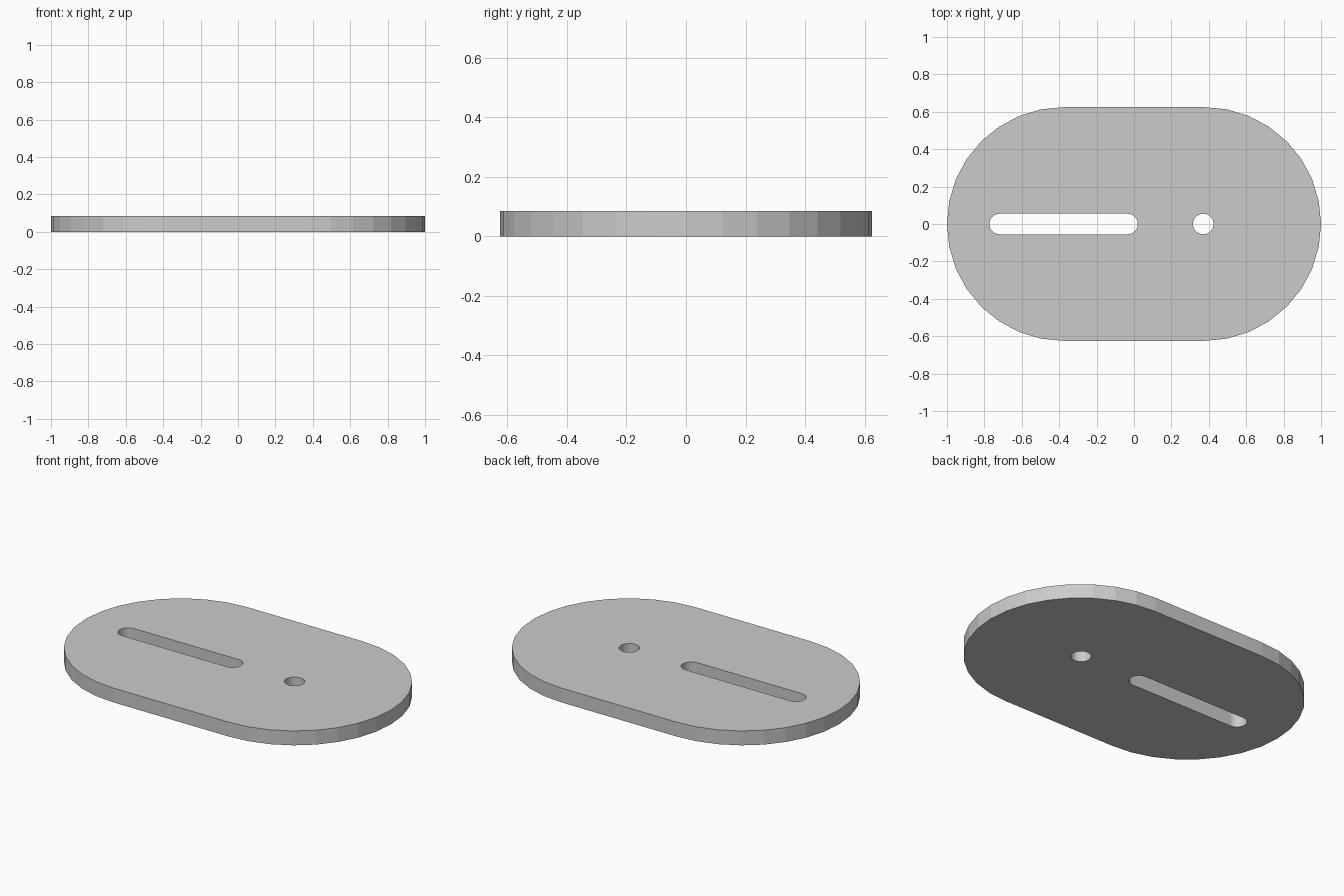
import bpy, bmesh
from math import pi, sin, cos

if "Cube" in bpy.data.objects:
    bpy.data.objects.remove(bpy.data.objects["Cube"])


def prism(name, x0, x1, r, z0, z1, n):
    """Upright capsule-shaped prism; a cylinder when x0 == x1. n = segments per end."""
    pts = []
    for cx, start in ((x1, -pi / 2), (x0, pi / 2)):
        for i in range(n + 1 if x1 > x0 else n):
            a = start + pi * i / n
            pts.append((cx + r * cos(a), r * sin(a), z0))
    bm = bmesh.new()
    face = bm.faces.new([bm.verts.new(p) for p in pts])
    ext = bmesh.ops.extrude_face_region(bm, geom=[face])
    top = [g for g in ext["geom"] if isinstance(g, bmesh.types.BMVert)]
    bmesh.ops.translate(bm, verts=top, vec=(0, 0, z1 - z0))
    bmesh.ops.recalc_face_normals(bm, faces=bm.faces[:])
    mesh = bpy.data.meshes.new(name)
    bm.to_mesh(mesh)
    bm.free()
    obj = bpy.data.objects.new(name, mesh)
    bpy.context.collection.objects.link(obj)
    return obj


# Flat plate with faceted round ends
plate = prism("plate", -0.375, 0.375, 0.625, 0, 0.085, 16)

# Long slot and round hole, cut right through
cutters = [
    prism("slot_cutter", -0.718, -0.035, 0.055, -0.1, 0.2, 16),
    prism("hole_cutter", 0.37, 0.37, 0.055, -0.1, 0.2, 16),
]
bpy.context.view_layer.objects.active = plate
for cutter in cutters:
    cutter.hide_render = True
    mod = plate.modifiers.new(cutter.name, 'BOOLEAN')
    mod.operation = 'DIFFERENCE'
    mod.solver = 'EXACT'
    mod.object = cutter
    bpy.ops.object.modifier_apply(modifier=mod.name)
    bpy.data.objects.remove(cutter)
